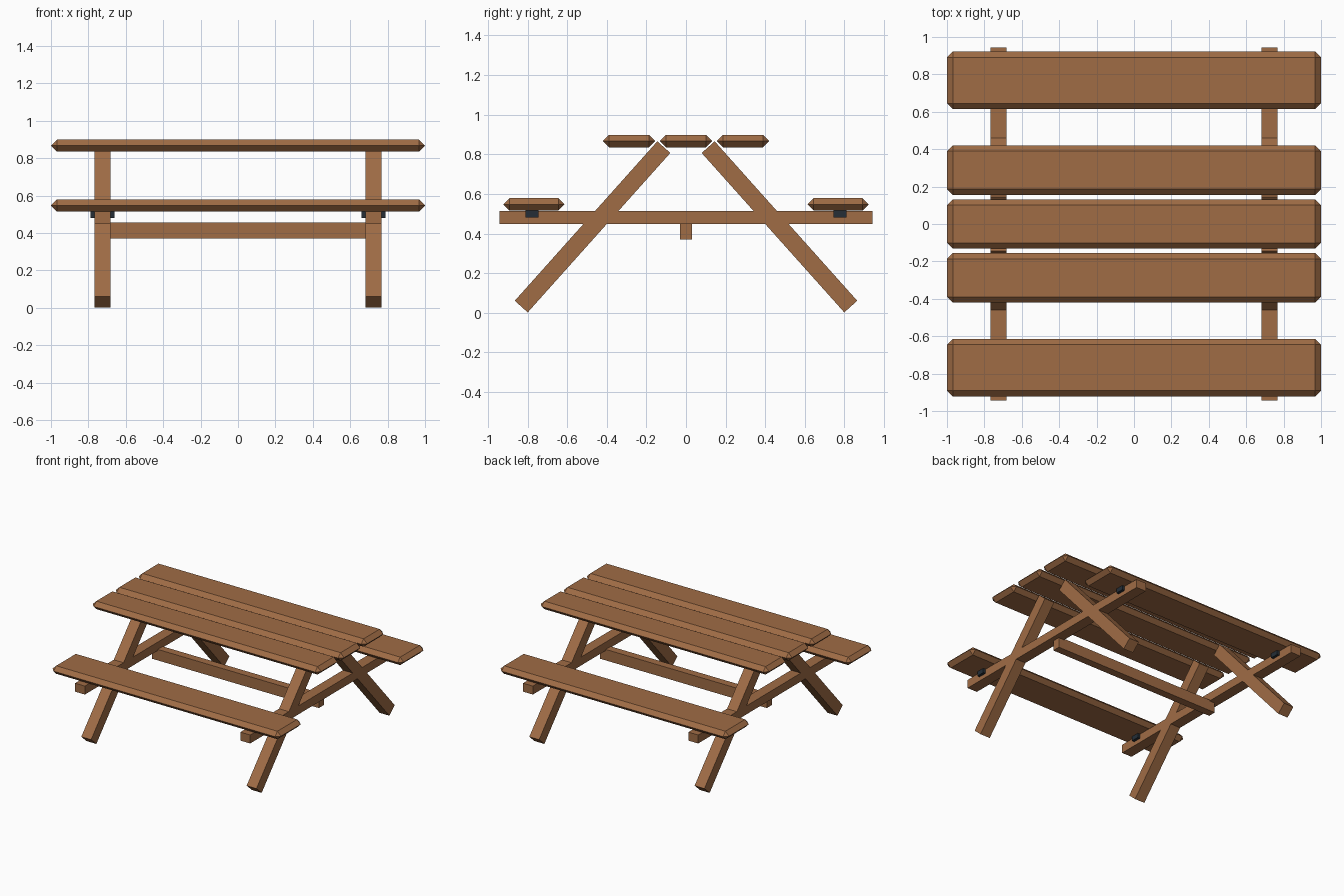
import bpy
import math
from mathutils import Matrix, Vector

default = bpy.data.objects.get("Cube")
if default:
    bpy.data.objects.remove(default, do_unlink=True)


def make_material(name, color):
    mat = bpy.data.materials.new(name)
    mat.use_nodes = True
    mat.diffuse_color = color
    mat.node_tree.nodes["Principled BSDF"].inputs["Base Color"].default_value = color
    return mat


wood = make_material("brown_wood", (0.35, 0.15, 0.06, 1))
steel = make_material("dark_steel", (0.018, 0.027, 0.037, 1))


def box(name, center, size, mat, tilt=0.0, chamfer=0.0):
    """Box with an optional tilt about x and chamfered edges."""
    bpy.ops.mesh.primitive_cube_add(size=1)
    obj = bpy.context.object
    obj.name = name
    obj.data.transform(Matrix.Diagonal((*size, 1)))
    obj.location = center
    obj.rotation_euler.x = tilt
    obj.data.materials.append(mat)
    if chamfer:
        bevel = obj.modifiers.new("chamfer", "BEVEL")
        bevel.width = chamfer
        bevel.segments = 1
        bevel.limit_method = "NONE"
    return obj


# Table top planks
for label, y in (("front", -0.288), ("middle", 0), ("back", 0.288)):
    box(f"table_plank_{label}", (0, y, 0.867), (2, 0.264, 0.063), wood, chamfer=0.031)

# Bench seats
for label, side in (("front", -1), ("back", 1)):
    box(f"bench_seat_{label}", (0, side * 0.768, 0.547), (2, 0.308, 0.063),
        wood, chamfer=0.031)

# Trestles: cross beam, slanted legs and seat brackets at each end
FRAME_X, FRAME_W = 0.724, 0.086
for end, sx in (("right", -1), ("left", 1)):
    x = sx * FRAME_X
    box(f"cross_beam_{end}", (x, 0, 0.481), (FRAME_W, 1.886, 0.067), wood)
    for label, sy in (("front", -1), ("back", 1)):
        foot = Vector((x, sy * 0.832, 0.031))
        head = Vector((x, sy * 0.112, 0.836))
        span = head - foot
        box(f"leg_{label}_{end}", (foot + head) / 2, (FRAME_W, span.length, 0.088),
            wood, tilt=math.atan2(span.z, span.y))
        box(f"seat_bracket_{label}_{end}", (x, sy * 0.777, 0.499),
            (0.128, 0.066, 0.037), steel)

# Long rail joining the trestles
box("center_rail", (0, 0, 0.413), (1.46, 0.062, 0.087), wood)
